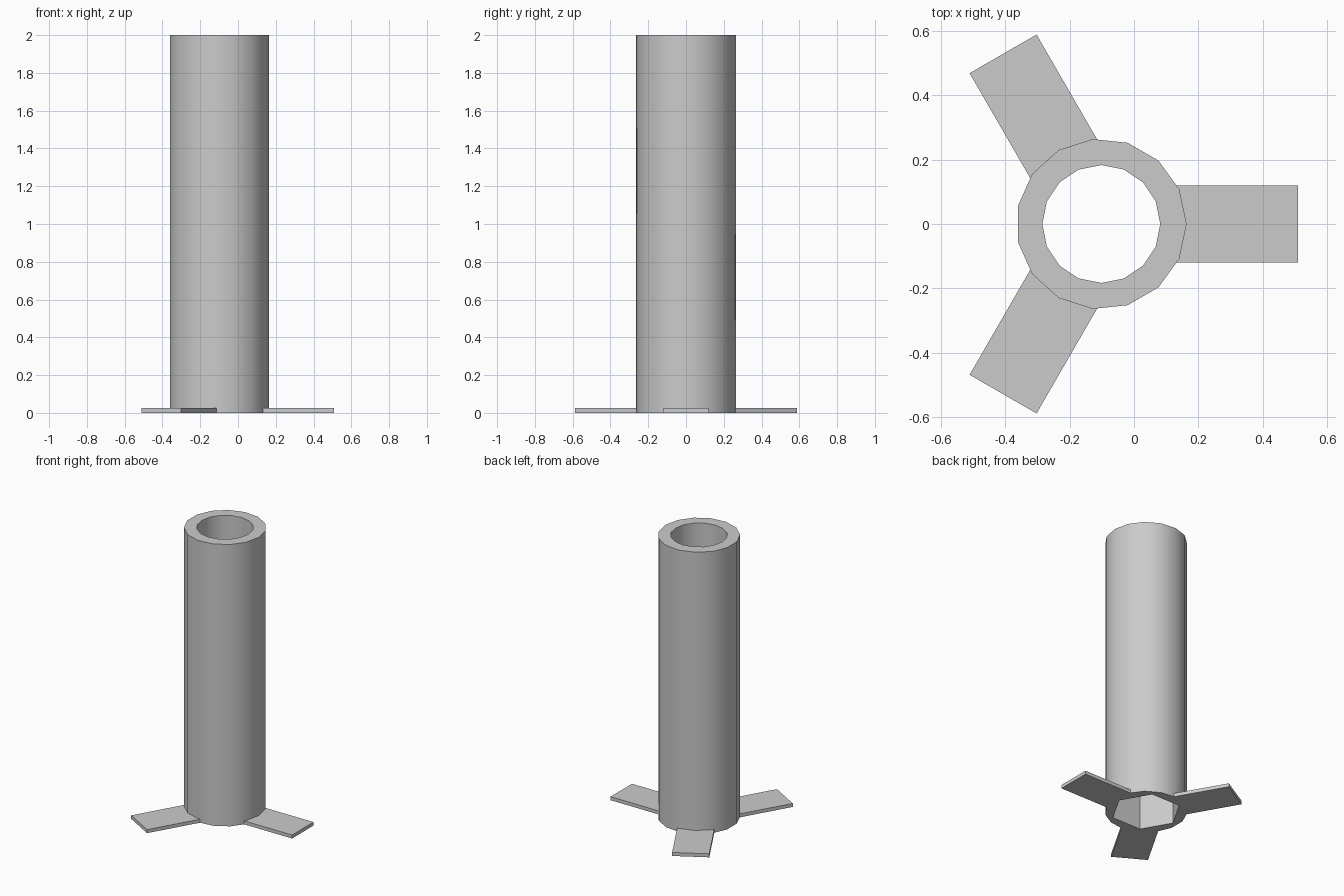
import bpy
import math

cube = bpy.data.objects.get("Cube")
if cube:
    bpy.data.objects.remove(cube, do_unlink=True)

CENTRE_X = -0.1015   # axis of the tube
HEIGHT = 2.0

grey = bpy.data.materials.new("plain_grey")
grey.use_nodes = True
grey.diffuse_color = (0.6, 0.6, 0.6, 1)
grey.node_tree.nodes["Principled BSDF"].inputs["Base Color"].default_value = (0.6, 0.6, 0.6, 1)


def prism(name, sides, radius, bottom, top):
    """Upright prism on the tube axis with one corner towards +x."""
    bpy.ops.mesh.primitive_cylinder_add(
        vertices=sides, radius=radius, depth=top - bottom,
        location=(CENTRE_X, 0, (bottom + top) / 2), rotation=(0, 0, -math.pi / 2))
    obj = bpy.context.object
    obj.name = name
    obj.data.materials.append(grey)
    return obj


def cut(target, cutter):
    """Subtract the cutter and remove it."""
    cutter.hide_render = True
    mod = target.modifiers.new("cut", "BOOLEAN")
    mod.operation = "DIFFERENCE"
    mod.solver = "EXACT"
    mod.object = cutter
    bpy.ops.object.select_all(action="DESELECT")
    target.select_set(True)
    bpy.context.view_layer.objects.active = target
    bpy.ops.object.modifier_apply(modifier=mod.name)
    bpy.data.objects.remove(cutter, do_unlink=True)


# Tube with a round bore and a six-sided socket underneath
tube = prism("tube", 15, 0.265, 0, HEIGHT)
cut(tube, prism("bore_cutter", 16, 0.183, -0.1, HEIGHT + 0.1))
cut(tube, prism("socket_cutter", 6, 0.226, -0.1, 0.4))
bpy.ops.object.shade_smooth_by_angle(angle=math.radians(30))

# Three flat feet, starting inside the tube wall
INNER, OUTER, WIDTH, THICK = 0.228, 0.61, 0.24, 0.025
for i in range(3):
    angle = i * math.tau / 3
    middle = (INNER + OUTER) / 2
    bpy.ops.mesh.primitive_cube_add(
        size=1, rotation=(0, 0, angle),
        location=(CENTRE_X + middle * math.cos(angle), middle * math.sin(angle), THICK / 2))
    foot = bpy.context.object
    foot.name = f"foot_{i + 1}"
    foot.scale = (OUTER - INNER, WIDTH, THICK)
    foot.data.materials.append(grey)
